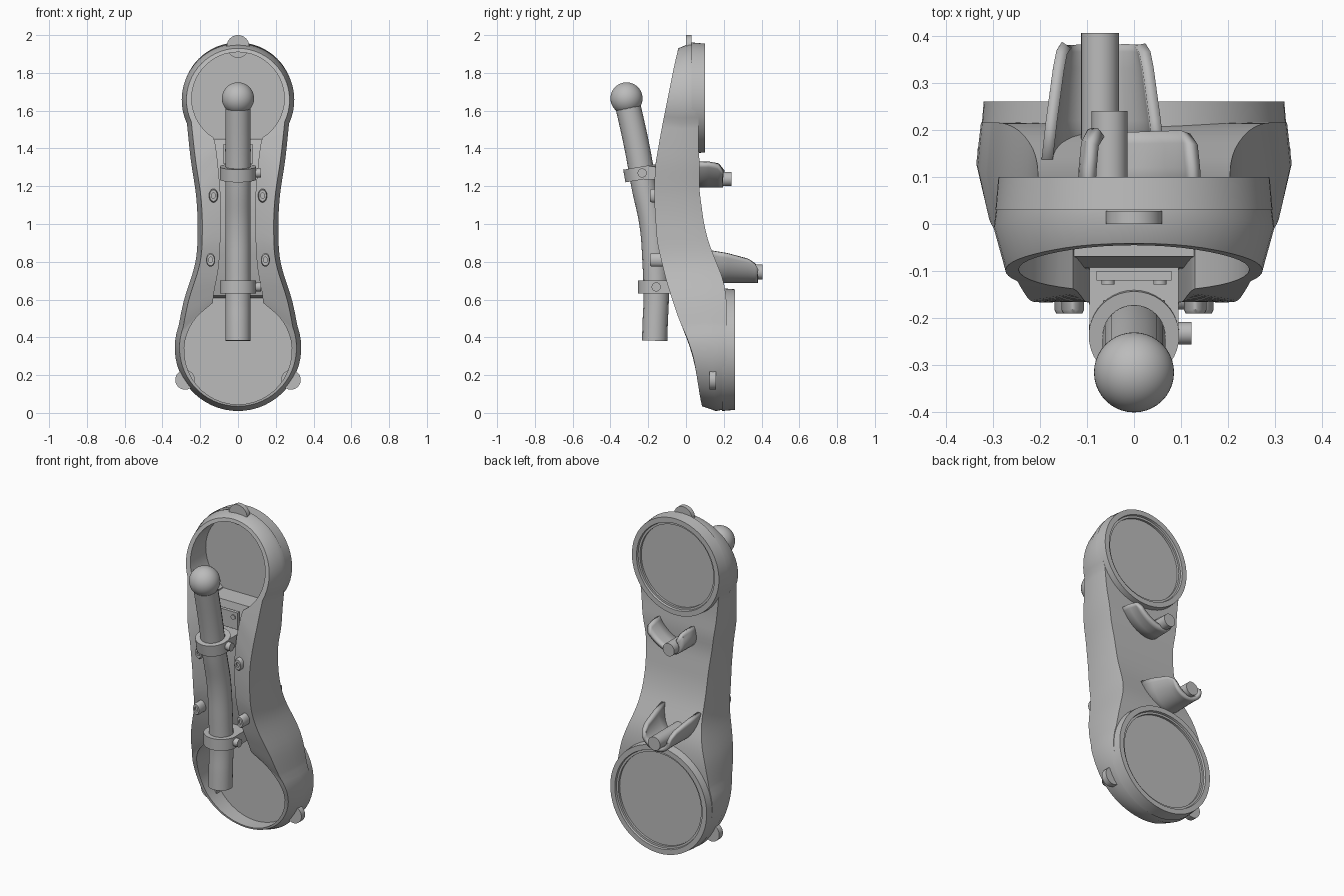
import bpy, bmesh, math
from mathutils import Vector, Matrix

if "Cube" in bpy.data.objects:
    bpy.data.objects.remove(bpy.data.objects["Cube"], do_unlink=True)

GREY = (0.5, 0.5, 0.5, 1)
mat = bpy.data.materials.new("plain_grey")
mat.use_nodes = True
mat.diffuse_color = GREY
mat.node_tree.nodes["Principled BSDF"].inputs["Base Color"].default_value = GREY


def finish(obj, angle=35):
    """Give the object its material and smooth shading with sharp edges."""
    obj.data.materials.clear()
    obj.data.materials.append(mat)
    bpy.ops.object.select_all(action='DESELECT')
    obj.select_set(True)
    bpy.context.view_layer.objects.active = obj
    bpy.ops.object.shade_smooth_by_angle(angle=math.radians(angle))
    return obj


def add_mesh(name, bm):
    bmesh.ops.remove_doubles(bm, verts=bm.verts, dist=1e-5)
    bmesh.ops.recalc_face_normals(bm, faces=bm.faces)
    me = bpy.data.meshes.new(name)
    bm.to_mesh(me)
    bm.free()
    obj = bpy.data.objects.new(name, me)
    bpy.context.collection.objects.link(obj)
    return finish(obj)


def lathe(name, profile, origin, axis=(0, 1, 0), n=40, stretch=1.0):
    """Revolve (radius, height) points about an axis through origin."""
    q = Vector(axis).to_track_quat('Z', 'Y').to_matrix().to_4x4()
    m = Matrix.Translation(origin) @ Matrix.Diagonal((1, 1, stretch, 1)) @ q
    bm = bmesh.new()
    rings = []
    for r, h in profile:
        rings.append([bm.verts.new(m @ Vector((r * math.cos(2 * math.pi * i / n),
                      r * math.sin(2 * math.pi * i / n), h))) for i in range(n)])
    for a, b in zip(rings, rings[1:]):
        for i in range(n):
            j = (i + 1) % n
            bm.faces.new((a[i], a[j], b[j], b[i]))
    return add_mesh(name, bm)


def rod(name, r, length, origin, axis=(0, 1, 0)):
    return lathe(name, [(0, 0), (r, 0), (r, length), (0, length)], origin, axis)


def box(name, lo, hi):
    lo, hi = Vector(lo), Vector(hi)
    bm = bmesh.new()
    bmesh.ops.create_cube(bm, size=1, matrix=Matrix.Translation((lo + hi) / 2)
                          @ Matrix.Diagonal((*(hi - lo), 1)))
    return add_mesh(name, bm)


def lerp(table, z):
    if z <= table[0][0]:
        return table[0][1]
    for (a, u), (b, v) in zip(table, table[1:]):
        if z <= b:
            return u + (v - u) * (z - a) / (b - a)
    return table[-1][1]


def soft(table, z):
    return sum(lerp(table, z + k * 0.02) for k in range(-2, 3)) / 5


FRONT = [(0, .095), (.05, .08), (.3, .04), (.4, .005), (.5, -.04), (.7, -.105), (.9, -.153),
         (1.1, -.167), (1.3, -.165), (1.5, -.13), (1.7, -.09), (1.85, -.06), (1.95, -.035)]
BACK = [(.6, .215), (.7, .2), (.8, .16), (.9, .12), (1, .095), (1.2, .068), (1.3, .075), (1.4, .065)]


def front(z):
    return soft(FRONT, z)


def back(z):
    return soft(BACK, z)


def floor(z):
    if z < .62:
        return .17
    return .045 if z > 1.45 else front(z) + .07


def half_outline(low, high, mids):
    """Half outline: lower arc, smooth waist, upper arc. Arcs are (z, radius, end angle)."""
    def arc(z, r, a, b, n=18):
        return [(r * math.cos(a + (b - a) * i / n), z + r * math.sin(a + (b - a) * i / n))
                for i in range(n + 1)]
    q = math.pi / 2
    lower = arc(low[0], low[1], -q, math.radians(low[2]))
    upper = arc(high[0], high[1], math.radians(high[2]), q)
    knots = [Vector(p) for p in [lower[-2], lower[-1], *mids, upper[0], upper[1]]]
    waist = []
    for k in range(1, len(knots) - 2):
        a, b, c, d = knots[k - 1:k + 3]
        t1, t2 = (c - a) * .5, (d - b) * .5
        if k == 1:
            t1 = (c - b) * .8
        if k == len(knots) - 3:
            t2 = (c - b) * .8
        for s in range(6):
            t = s / 6
            p = (b * (2*t**3 - 3*t*t + 1) + t1 * (t**3 - 2*t*t + t)
                 + c * (3*t*t - 2*t**3) + t2 * (t**3 - t*t))
            waist.append((p.x, p.y))
    return lower[:-1] + waist + upper


# Casing: outer shell with a figure-eight opening in the front
def outer(inset):
    mids = [(.285, .6), (.225, .8), (.214, .98), (.222, 1.15), (.25, 1.34)]
    return half_outline((.345, .335 - inset, 20), (1.657, .298 - inset, -25),
                        [(x - inset, z) for x, z in mids])


opening = half_outline((.33, .285, 62), (1.665, .245, -58),
                       [(.125, .65), (.1, .8), (.09, 1.08), (.105, 1.3), (.12, 1.42)])
layers = [(outer(.01), back), (outer(0), lambda z: .45 * front(z) + .55 * back(z)),
          (outer(.025), front), (opening, front), (opening, floor)]
bm = bmesh.new()
loops = []
for pts, depth in layers:
    loops.append([[bm.verts.new((s * x, depth(z), z)) for x, z in pts] for s in (-1, 1)])
for a, b in zip(loops, loops[1:]):
    for side in (0, 1):
        for i in range(len(opening) - 1):
            bm.faces.new((a[side][i], a[side][i + 1], b[side][i + 1], b[side][i]))
for left, right in (loops[0], loops[-1]):
    for i in range(len(opening) - 1):
        bm.faces.new((left[i], left[i + 1], right[i + 1], right[i]))
add_mesh("casing", bm)

# Rear bosses with recessed discs
for name, z, y, r in (("lower_rear_boss", .335, .26, .319), ("upper_rear_boss", 1.667, .1, .288)):
    lathe(name, [(r + .006, -.07), (r, 0), (r - .03, 0), (r - .033, -.012), (r - .045, -.012),
                 (r - .045, -.025), (0, -.025)], (0, y, z), n=64)

# Handle tube with a ball on top
cu = bpy.data.curves.new("handle_tube", 'CURVE')
cu.dimensions = '3D'
cu.bevel_depth = .067
cu.bevel_resolution = 6
cu.use_fill_caps = True
path = [(-.315, 1.66), (-.258, 1.4), (-.222, 1.2), (-.18, 1.0), (-.164, .8), (-.158, .6), (-.163, .48), (-.166, .382)]
sp = cu.splines.new('BEZIER')
sp.bezier_points.add(len(path) - 1)
for bp, (y, z) in zip(sp.bezier_points, path):
    bp.co = (0, y, z)
    bp.handle_left_type = bp.handle_right_type = 'AUTO'
tube = bpy.data.objects.new("handle_tube", cu)
bpy.context.collection.objects.link(tube)
bpy.ops.object.select_all(action='DESELECT')
tube.select_set(True)
bpy.context.view_layer.objects.active = tube
bpy.ops.object.convert(target='MESH')
finish(bpy.context.view_layer.objects.active)

bm = bmesh.new()
bmesh.ops.create_uvsphere(bm, u_segments=40, v_segments=24, radius=.085,
                          matrix=Matrix.Translation((0, -.315, 1.665)))
add_mesh("handle_ball", bm)

# Clamps holding the tube
for tag, y, z, slope, rear in (("upper", -.232, 1.27, -.17, -.085), ("lower", -.158, .667, 0, 0)):
    lathe(tag + "_clamp_ring", [(.066, -.034), (.096, -.034), (.096, .034), (.066, .034), (.066, -.034)],
          (0, y, z), (0, slope, 1))
    for s in (-1, 1):
        box(tag + "_clamp_arm", (s * .065, y + .01, z - .034), (s * .094, rear, z + .034))
    box(tag + "_clamp_foot", (-.09, y + .07, z - .034), (.09, rear, z + .034))
    rod(tag + "_clamp_screw", .024, .035, (.087, y, z), (1, 0, 0))

# Bracket plate below the upper opening
box("bracket_plate", (-.08, -.12, 1.32), (.08, -.1, 1.42))
for s in (-1, 1):
    rod("bracket_screw", .014, .01, (s * .055, -.128, 1.39))

# Front bolts
for x, z in ((.13, 1.15), (.145, .81)):
    for s in (-1, 1):
        lathe("front_bolt", [(.024, .09), (.024, .008), (.02, 0), (.01, 0), (.01, .01), (0, .01)],
              (s * x, -.19, z), n=24, stretch=1.5)

# Rim tabs
rod("top_tab", .06, .028, (0, 0, 1.94))
for s in (-1, 1):
    rod("lower_tab", .052, .035, (s * .28, .125, .175))


# Rear cradles: troughs that open upward, each with a peg at the bottom
def cradle(name, cx, z0, skew, stations):
    bm = bmesh.new()
    n = 20
    rows = []
    for y, w, h in stations:
        row = []
        for i in range(n + 1):
            a = (i / n - .5) * math.pi
            row.append(bm.verts.new((cx + w * math.sin(a) + skew * math.cos(a), y,
                                     z0 + h * (1 - math.cos(a)))))
        rows.append(row)
    for a, b in zip(rows, rows[1:]):
        for i in range(n):
            bm.faces.new((a[i], a[i + 1], b[i + 1], b[i]))
    obj = add_mesh(name, bm)
    mod = obj.modifiers.new("thickness", 'SOLIDIFY')
    mod.thickness = .024
    mod.offset = 0


cradle("upper_cradle", .02, 1.205, -.06, [(.04, .115, .12), (.12, .11, .12), (.17, .105, .11), (.195, .09, .075)])
rod("upper_peg", .038, .2, (-.052, .04, 1.238))
cradle("lower_cradle", -.065, .7, -.008, [(.13, .12, .16), (.22, .11, .145), (.33, .095, .115), (.365, .088, .09), (.38, .078, .06)])
rod("lower_peg", .04, .26, (-.072, .145, .745))
